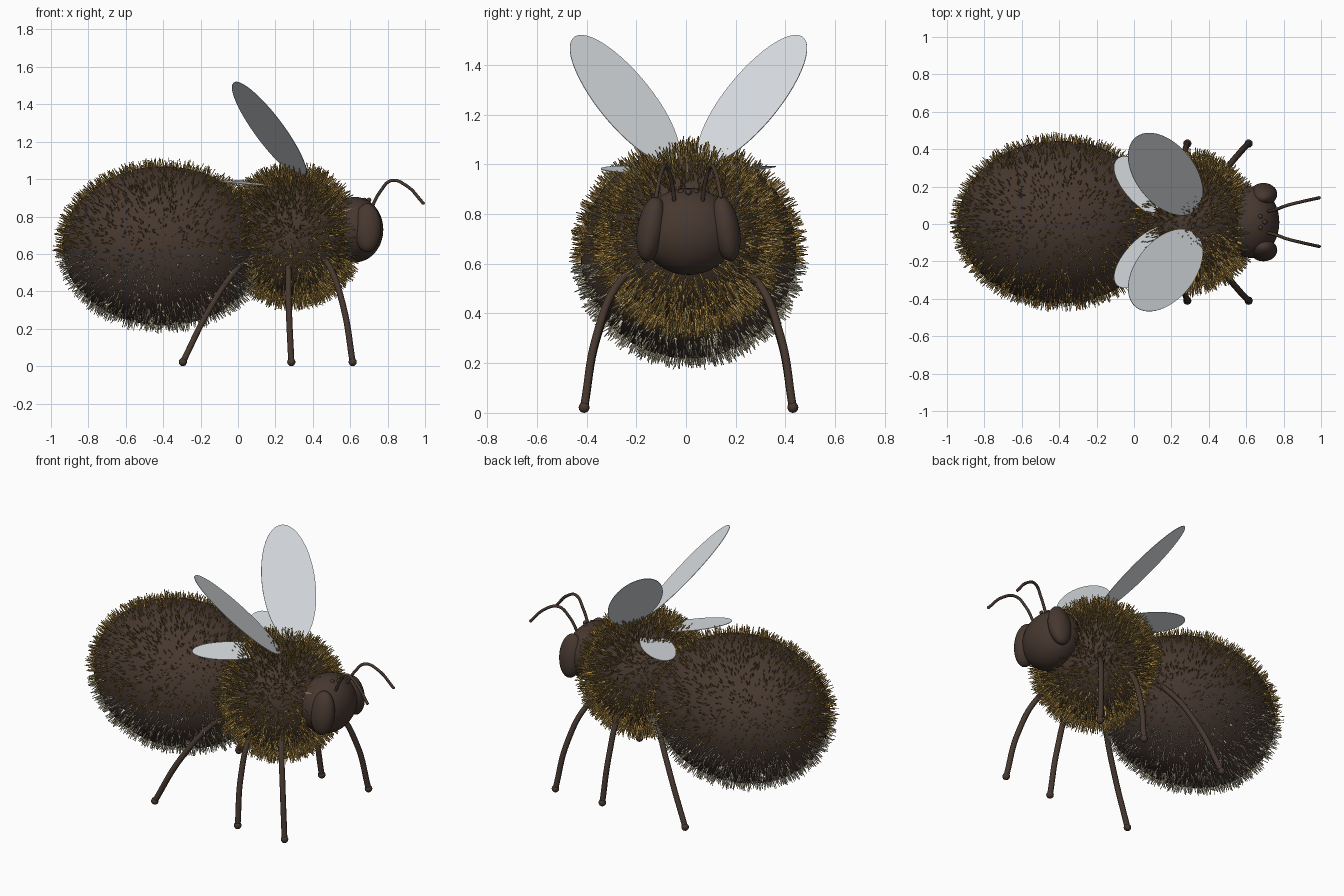
import bpy, bmesh, math, random
from mathutils import Vector, Matrix

if "Cube" in bpy.data.objects:
    bpy.data.objects.remove(bpy.data.objects["Cube"])

random.seed(7)
MID = 0.01  # y of the symmetry plane


def material(name, rgb):
    m = bpy.data.materials.new(name)
    m.diffuse_color = (*rgb, 1)
    m.use_nodes = True
    m.node_tree.nodes["Principled BSDF"].inputs["Base Color"].default_value = m.diffuse_color
    return m


BROWN = material("dark brown", (0.062, 0.039, 0.029))
GOLD = material("gold fur", (0.50, 0.31, 0.08))
PALE = material("pale fur", (0.60, 0.54, 0.38))
WING = material("wing grey", (0.72, 0.75, 0.78))


def finish(name, bm, mats, smooth=True):
    me = bpy.data.meshes.new(name)
    bm.to_mesh(me)
    bm.free()
    for m in mats:
        me.materials.append(m)
    for p in me.polygons:
        p.use_smooth = smooth
    ob = bpy.data.objects.new(name, me)
    bpy.context.collection.objects.link(ob)
    return ob


def ellipsoid(name, centre, radii, seg=32, roll=0):
    bm = bmesh.new()
    bmesh.ops.create_uvsphere(bm, u_segments=seg, v_segments=seg // 2, radius=1,
                              matrix=Matrix.Translation(centre) @ Matrix.Rotation(roll, 4, 'X')
                              @ Matrix.Diagonal((*radii, 1)))
    return finish(name, bm, [BROWN])


def tube(name, pts, radius):
    """Smooth round tube through the points."""
    cu = bpy.data.curves.new(name, 'CURVE')
    cu.dimensions = '3D'
    cu.bevel_depth = radius
    cu.bevel_resolution = 3
    cu.use_fill_caps = True
    sp = cu.splines.new('BEZIER')
    sp.resolution_u = 8
    sp.bezier_points.add(len(pts) - 1)
    for b, p in zip(sp.bezier_points, pts):
        b.co = p
        b.handle_left_type = b.handle_right_type = 'AUTO'
    cu.materials.append(BROWN)
    ob = bpy.data.objects.new(name, cu)
    bpy.context.collection.objects.link(ob)
    bpy.ops.object.select_all(action='DESELECT')
    ob.select_set(True)
    bpy.context.view_layer.objects.active = ob
    bpy.ops.object.convert(target='MESH')
    bpy.context.object.data.shade_smooth()


def wing(name, centre, along, normal, half_len, half_wid):
    """Thin elliptical plate."""
    u = Vector(along).normalized()
    n = Vector(normal)
    n = (n - u * n.dot(u)).normalized()
    v = n.cross(u)
    rot = Matrix((u, v, n)).transposed().to_4x4()
    bm = bmesh.new()
    bmesh.ops.create_cone(bm, cap_ends=True, segments=48, radius1=1, radius2=1, depth=1,
                          matrix=Matrix.Translation(centre) @ rot
                          @ Matrix.Diagonal((half_len, half_wid, 0.003, 1)))
    finish(name, bm, [WING], smooth=False)


def inside(p, body):
    c, r = body
    return sum(((p[i] - c[i]) / r[i]) ** 2 for i in range(3)) < 1


def fur(name, body, others, count, length, rule):
    """Thin three-sided blunt hairs standing on an ellipsoid."""
    c, r = Vector(body[0]), body[1]
    bm = bmesh.new()
    for _ in range(count):
        d = Vector([random.gauss(0, 1) for _ in range(3)]).normalized()
        p = c + Vector([d[i] * r[i] for i in range(3)])
        if any(inside(p, o) for o in others):
            continue
        n = Vector([d[i] / r[i] for i in range(3)]).normalized()
        lean = Vector([random.gauss(0, 0.2) for _ in range(3)])
        tip = p + (n + lean).normalized() * length * random.uniform(0.4, 1.25)
        a = n.orthogonal().normalized()
        b = n.cross(a)
        turn = random.uniform(0, math.tau)
        low, high = [], []
        for k in range(3):
            t = turn + k * math.tau / 3
            out = a * math.cos(t) + b * math.sin(t)
            low.append(bm.verts.new(p - n * 0.004 + out * 0.0034))
            high.append(bm.verts.new(tip + out * 0.0022))
        faces = [bm.faces.new((low[k], low[(k + 1) % 3], high[(k + 1) % 3], high[k])) for k in range(3)]
        faces.append(bm.faces.new(high))
        for f in faces:
            f.material_index = rule(p)
    finish(name, bm, [GOLD, PALE], smooth=False)


# Body: abdomen, thorax, head
ABDOMEN = ((-0.40, MID, 0.643), (0.54, 0.435, 0.425))
THORAX = ((0.29, MID, 0.695), (0.325, 0.325, 0.33))
HEAD = ((0.625, MID, 0.73), (0.152, 0.192, 0.175))
ellipsoid("abdomen", *ABDOMEN, seg=56)
ellipsoid("thorax", *THORAX, seg=48)
ellipsoid("head", *HEAD, seg=40)

# Fur: gold above, pale under the abdomen
fur("abdomen_fur", ABDOMEN, [THORAX], 4200, 0.042,
    lambda p: int(p.z < 0.60))
fur("thorax_fur", THORAX, [ABDOMEN, HEAD], 6000, 0.064, lambda p: 0)

# Sting
bm = bmesh.new()
bmesh.ops.create_cone(bm, cap_ends=True, segments=16, radius1=0.025, radius2=0, depth=0.09,
                      matrix=Matrix.Translation((-0.95, MID, 0.62)) @ Matrix.Rotation(-math.pi / 2, 4, 'Y'))
finish("sting", bm, [BROWN])

# Small simple eyes on the crown
for i, (x, y) in enumerate(((0.70, 0), (0.675, 0.03), (0.675, -0.03))):
    ellipsoid(f"crown_eye_{i}", (x, MID + y, 0.888), (0.013, 0.013, 0.013), 12)

# Leg paths as (x, outward y, z)
LEGS = {
    "front_leg": [(0.43, 0.18, 0.60), (0.49, 0.275, 0.53), (0.565, 0.37, 0.31), (0.613, 0.42, 0.022)],
    "middle_leg": [(0.27, 0.18, 0.60), (0.27, 0.275, 0.53), (0.272, 0.37, 0.31), (0.285, 0.42, 0.022)],
    "rear_leg": [(0.08, 0.18, 0.60), (-0.01, 0.275, 0.515), (-0.155, 0.37, 0.30), (-0.295, 0.42, 0.022)],
}
FEELER = [(0.71, 0.055, 0.84), (0.765, 0.07, 0.94), (0.82, 0.09, 0.992), (0.90, 0.11, 0.965), (0.99, 0.13, 0.872)]

# Paired parts on both sides
for side, s in (("left", 1), ("right", -1)):
    def at(p):
        return (p[0], MID + s * p[1], p[2])

    ellipsoid(f"eye_{side}", at((0.692, 0.15, 0.74)), (0.074, 0.056, 0.132), roll=s * 0.17)
    for name, path in LEGS.items():
        tube(f"{name}_{side}", [at(p) for p in path], 0.0165)
        ellipsoid(f"{name}_foot_{side}", at(path[-1]), (0.022, 0.022, 0.022), 16)
    tube(f"antenna_{side}", [at(p) for p in FEELER], 0.0085)
    ellipsoid(f"antenna_tip_{side}", at(FEELER[-1]), (0.009, 0.009, 0.009), 12)
    wing(f"forewing_{side}", at((0.168, 0.257, 1.262)), (-0.475, s * 0.512, 0.715),
         (0.59, -s * 0.404, 0.70), 0.36, 0.16)
    wing(f"hindwing_{side}", at((0.06, 0.185, 0.977)), (-0.70, s * 0.70, 0.05),
         (-s * 0.08, -0.08, 1), 0.215, 0.10)
